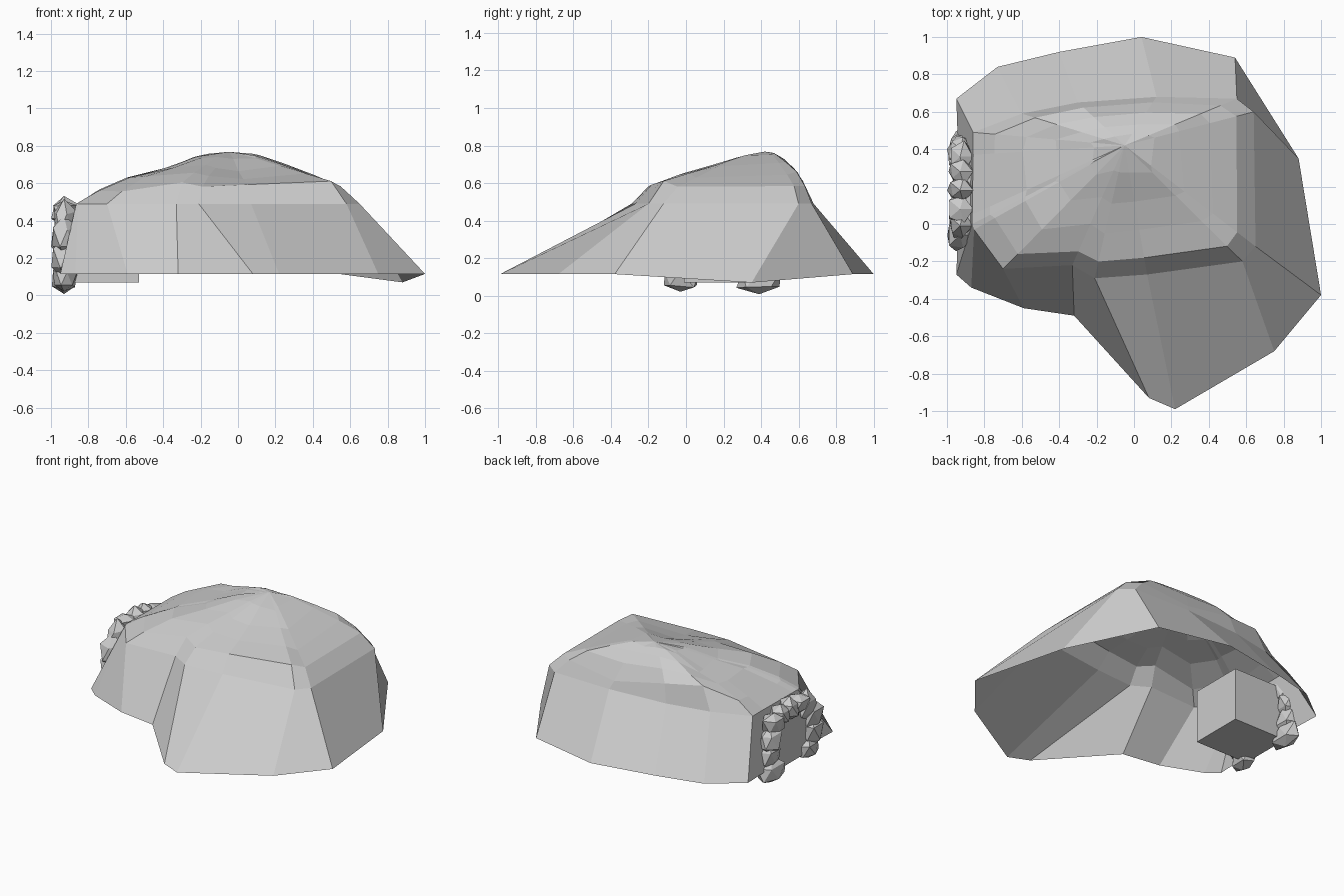
import bpy, bmesh, math, random
from mathutils import Vector

if "Cube" in bpy.data.objects:
    bpy.data.objects.remove(bpy.data.objects["Cube"])

random.seed(4)


def finish(bm, name):
    me = bpy.data.meshes.new(name)
    bm.to_mesh(me)
    bm.free()
    ob = bpy.data.objects.new(name, me)
    bpy.context.collection.objects.link(ob)
    return ob


def lerp(profile, t):
    if t <= profile[0][0]:
        return profile[0][1]
    for (a, u), (b, v) in zip(profile, profile[1:]):
        if t <= b:
            return u + (v - u) * (t - a) / (b - a)
    return profile[-1][1]


# Hill silhouettes: height along x and height along y
along_x = [(-.87, .48), (-.68, .61), (-.43, .67), (-.2, .755), (-.05, .77),
           (.08, .765), (.2, .725), (.4, .65), (.53, .6), (.65, .5)]
along_y = [(-.28, .49), (-.2, .59), (-.1, .635), (.12, .7), (.3, .75), (.45, .77),
           (.52, .735), (.6, .66), (.62, .62), (.68, .48)]


def roof(x, y):
    # Shallow hollow in the front slope, and a set-back brow on the left
    hollow = .035 * math.exp(-((x - .08) / .22) ** 2 - ((y - .05) / .16) ** 2)
    if y < .2:
        y -= .06 * min(1, max(0, (-x - .2) / .3))
    return min(lerp(along_x, x), lerp(along_y, y)) - hollow


# Hill skirt: base outline paired with the shoulder outline (x, y)
skirt = [((1, -.38), (.65, -.12)), ((.88, .35), (.64, .6)),
         ((.54, .89), (.55, .67)), ((.04, 1), (.12, .68)),
         ((-.4, .92), (-.3, .65)), ((-.73, .84), (-.6, .59)),
         ((-.95, .67), (-.86, .49)), ((-.94, .38), (-.86, .37)),
         ((-.94, -.02), (-.865, .05)), ((-.95, -.27), (-.865, 0)),
         ((-.87, -.34), (-.855, -.03)), ((-.59, -.45), (-.7, -.24)),
         ((-.32, -.49), (-.33, -.22)), ((.08, -.93), (-.21, -.29)),
         ((.22, -.99), (.07, -.27)), ((.75, -.68), (.58, -.2))]
n = len(skirt)
peak = Vector((-.05, .42))

bm = bmesh.new()
rings = [[bm.verts.new((*b, .07 if i == 1 else .115)) for i, (b, s) in enumerate(skirt)],
         [bm.verts.new((*s, .49)) for b, s in skirt]]
for f in (.87, .66, .44, .22):
    ring = []
    for b, s in skirt:
        p = peak + (Vector(s) - peak) * (f + random.uniform(-.02, .02))
        ring.append(bm.verts.new((p.x, p.y, roof(p.x, p.y) - random.uniform(0, .01))))
    rings.append(ring)
for lo, hi in zip(rings, rings[1:]):
    for i in range(n):
        j = (i + 1) % n
        bm.faces.new((lo[i], lo[j], hi[j], hi[i]))
top = bm.verts.new((peak.x, peak.y, .768))
for i in range(n):
    bm.faces.new((rings[-1][i], rings[-1][(i + 1) % n], top))
finish(bm, "hill")

# Cave block: its flat outer face fills the mouth
bm = bmesh.new()
bmesh.ops.create_cube(bm, size=1)
for v in bm.verts:
    v.co = Vector((-.735 + .41 * v.co.x, .18 + .38 * v.co.y, .255 + .37 * v.co.z))
finish(bm, "cave_block")

# Rough stones in an arch around the mouth: y, z, half width, half height
arch = [(-.03, .09, .12, .09), (-.06, .2, .09, .1), (-.06, .31, .09, .1),
        (-.01, .4, .09, .1), (.08, .44, .08, .08), (.18, .45, .08, .08),
        (.28, .44, .08, .08), (.36, .4, .09, .1), (.4, .31, .09, .1),
        (.41, .2, .09, .1), (.39, .09, .12, .09)]
for i, (y, z, w, h) in enumerate(arch):
    bm = bmesh.new()
    bmesh.ops.create_icosphere(bm, subdivisions=1, radius=1)
    for v in bm.verts:
        c = v.co * random.uniform(.75, 1.2)
        v.co = Vector((max(-1, -.93 + .07 * c.x), y + w * c.y, max(0, z + h * c.z)))
    finish(bm, f"arch_stone_{i + 1}")
